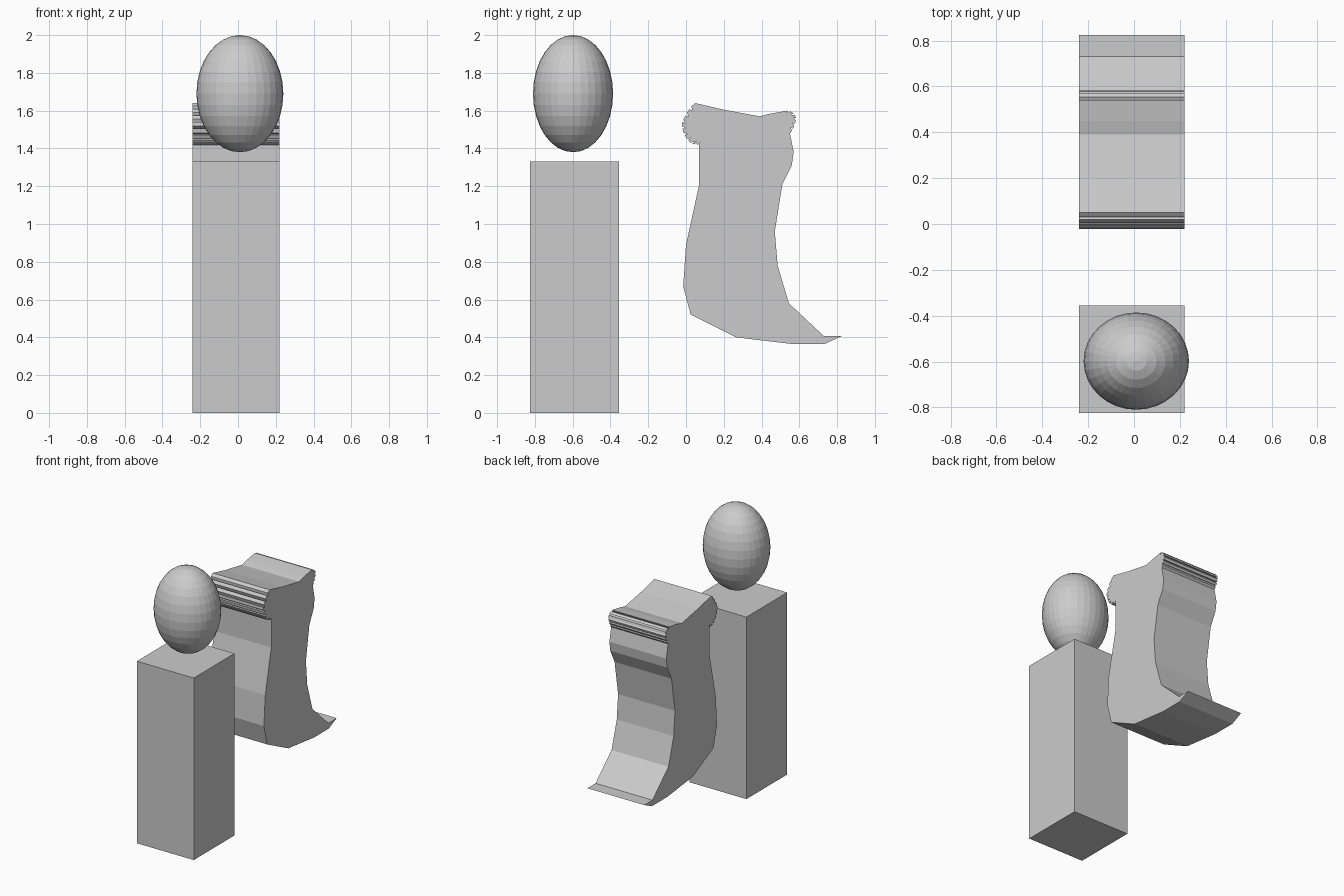
import bpy, bmesh
from mathutils import Vector

if "Cube" in bpy.data.objects:
    bpy.data.objects.remove(bpy.data.objects["Cube"], do_unlink=True)

grey = bpy.data.materials.new("plain_grey")
grey.use_nodes = True
grey.diffuse_color = (0.6, 0.6, 0.6, 1)
grey.node_tree.nodes["Principled BSDF"].inputs["Base Color"].default_value = (0.6, 0.6, 0.6, 1)

LEFT, RIGHT = 0.22, -0.24


def finish(name, bm):
    bmesh.ops.recalc_face_normals(bm, faces=bm.faces)
    mesh = bpy.data.meshes.new(name)
    bm.to_mesh(mesh)
    bm.free()
    mesh.materials.append(grey)
    obj = bpy.data.objects.new(name, mesh)
    bpy.context.collection.objects.link(obj)
    return obj


def tufts(path, depth):
    """Ragged edge: a drooping spike between each pair of path points."""
    out = []
    for a, b in zip(path, path[1:]):
        a, b = Vector(a), Vector(b)
        d = (b - a).normalized()
        outward = Vector((d.y, -d.x)) * depth
        out += [a, a.lerp(b, 0.6) - outward * 0.2, b + outward]
    return out + [Vector(path[-1])]


# Pedestal
bm = bmesh.new()
bmesh.ops.create_cube(bm, size=1)
for v in bm.verts:
    v.co = (v.co.x * 0.46 - 0.01, v.co.y * 0.47 - 0.59, (v.co.z + 0.5) * 1.33)
finish("pedestal", bm)

# Faceted egg floating above the pedestal
bm = bmesh.new()
bmesh.ops.create_uvsphere(bm, u_segments=32, v_segments=16, radius=1)
for v in bm.verts:
    v.co = (v.co.x * 0.23 + 0.01, v.co.y * 0.212 - 0.598, v.co.z * 0.31 + 1.69)
finish("head", bm)

# Side outline of the curved body, as (y, z), running down the front and up the back
front_fur = [(0.05, 1.64), (0.02, 1.61), (0.0, 1.575), (-0.02, 1.54), (-0.018, 1.505),
             (-0.006, 1.47), (0.012, 1.445), (0.035, 1.425), (0.055, 1.425), (0.07, 1.42)]
front = [(0.07, 1.21), (0, 0.89), (-0.015, 0.67), (0.025, 0.52), (0.265, 0.4)]
tail = [(0.56, 0.365), (0.735, 0.365), (0.825, 0.407), (0.73, 0.407)]
back = [(0.545, 0.58), (0.485, 0.78), (0.47, 0.96), (0.51, 1.21), (0.56, 1.31), (0.57, 1.38)]
back_fur = [(0.55, 1.48), (0.565, 1.505), (0.575, 1.53), (0.582, 1.56),
            (0.57, 1.585), (0.54, 1.6)]
top = [(0.45, 1.585), (0.39, 1.57), (0.2, 1.605)]
outline = (tufts(front_fur, -0.016) + front + tail + back
           + tufts(back_fur, -0.014) + top)

bm = bmesh.new()
cap = bm.faces.new([bm.verts.new((RIGHT, p[0], p[1])) for p in outline])
grown = bmesh.ops.extrude_face_region(bm, geom=[cap], use_keep_orig=True)
moved = [g for g in grown["geom"] if isinstance(g, bmesh.types.BMVert)]
bmesh.ops.translate(bm, verts=moved, vec=(LEFT - RIGHT, 0, 0))
finish("curved_body", bm)
